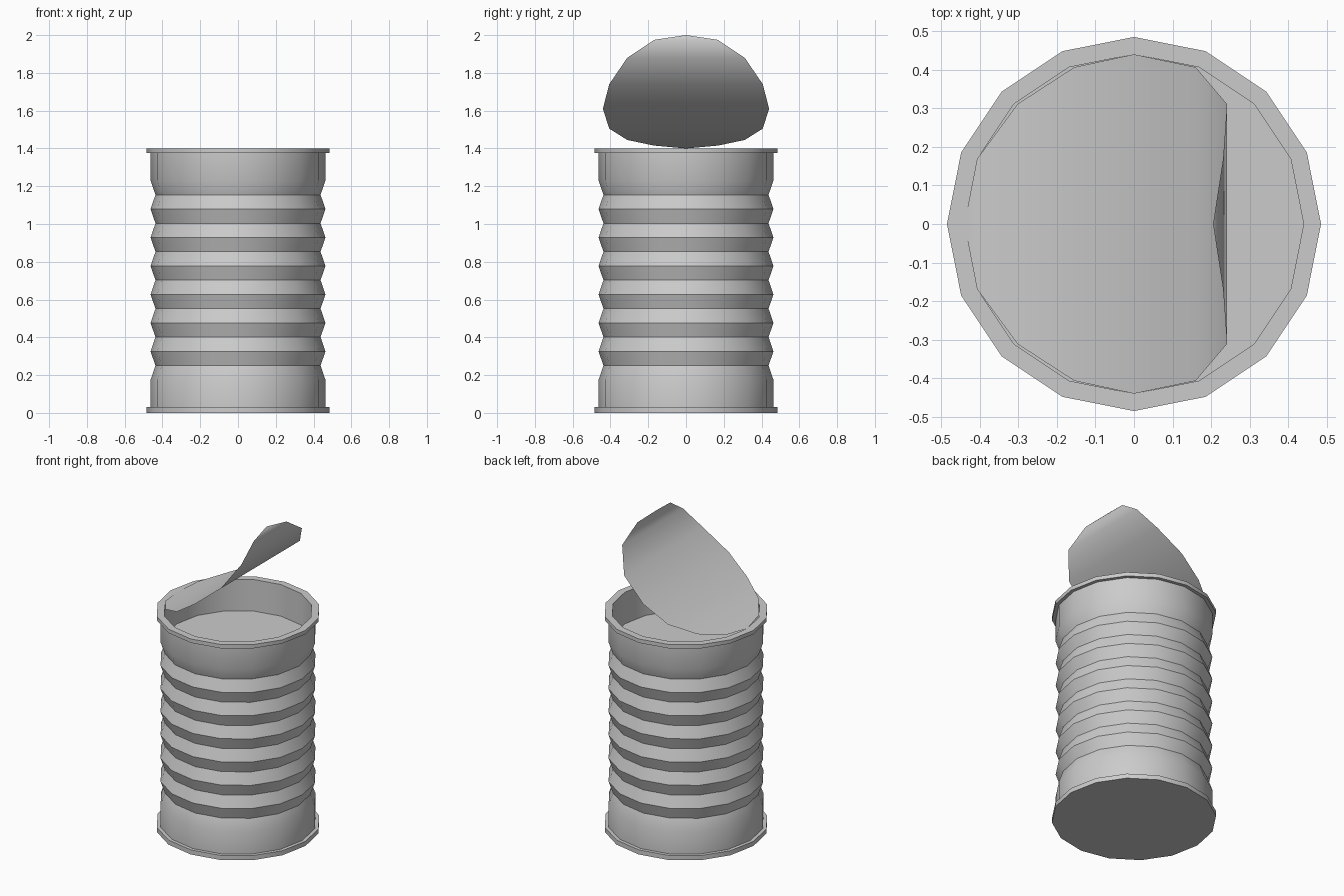
import bpy, bmesh, math

if "Cube" in bpy.data.objects:
    bpy.data.objects.remove(bpy.data.objects["Cube"])

SIDES = 16

def finish(name, bm, angle):
    me = bpy.data.meshes.new(name)
    bm.to_mesh(me)
    bm.free()
    ob = bpy.data.objects.new(name, me)
    bpy.context.collection.objects.link(ob)
    bpy.ops.object.select_all(action='DESELECT')
    bpy.context.view_layer.objects.active = ob
    ob.select_set(True)
    bpy.ops.object.shade_smooth_by_angle(angle=math.radians(angle))
    return ob

def lathe(name, profile):
    """Revolve (radius, z) points and cap both ends."""
    bm = bmesh.new()
    rings = []
    for r, z in profile:
        rings.append([bm.verts.new((r * math.cos(math.tau * i / SIDES),
                                    r * math.sin(math.tau * i / SIDES), z))
                      for i in range(SIDES)])
    for a, b in zip(rings, rings[1:]):
        for i in range(SIDES):
            j = (i + 1) % SIDES
            bm.faces.new((a[i], a[j], b[j], b[i]))
    bm.faces.new(rings[0][::-1])
    bm.faces.new(rings[-1])
    return finish(name, bm, 30)

# Can: bottom rim, ribbed wall, top rim, inner wall down to the contents level
profile = [(0.485, 0), (0.485, 0.03), (0.463, 0.03)]
for i in range(15):
    profile.append((0.437 if i % 2 else 0.463, 0.175 + i * 1.055 / 14))
profile += [(0.463, 1.375), (0.485, 1.375), (0.485, 1.4), (0.44, 1.4), (0.44, 1.195)]
lathe("can_body", profile)

# Lid: thin round sheet, peeled back along a curve in x and z
curl = [(-0.44, 1.4), (-0.407, 1.415), (-0.302, 1.445), (-0.155, 1.505), (0, 1.61),
        (0.16, 1.74), (0.241, 1.88), (0.231, 1.975), (0.205, 2.0)]
bm = bmesh.new()
rows = []
for k, (x, z) in enumerate(curl):
    y = 0.44 * math.sin(math.pi * k / 8)
    ys = (0,) if k in (0, 8) else (-y, y)
    rows.append([bm.verts.new((x, v, z)) for v in ys])
for a, b in zip(rows, rows[1:]):
    bm.faces.new(a + b[::-1])
bmesh.ops.recalc_face_normals(bm, faces=bm.faces)
if sum(f.normal.z for f in bm.faces) < 0:
    bmesh.ops.reverse_faces(bm, faces=bm.faces)
finish("peeled_lid", bm, 60)
